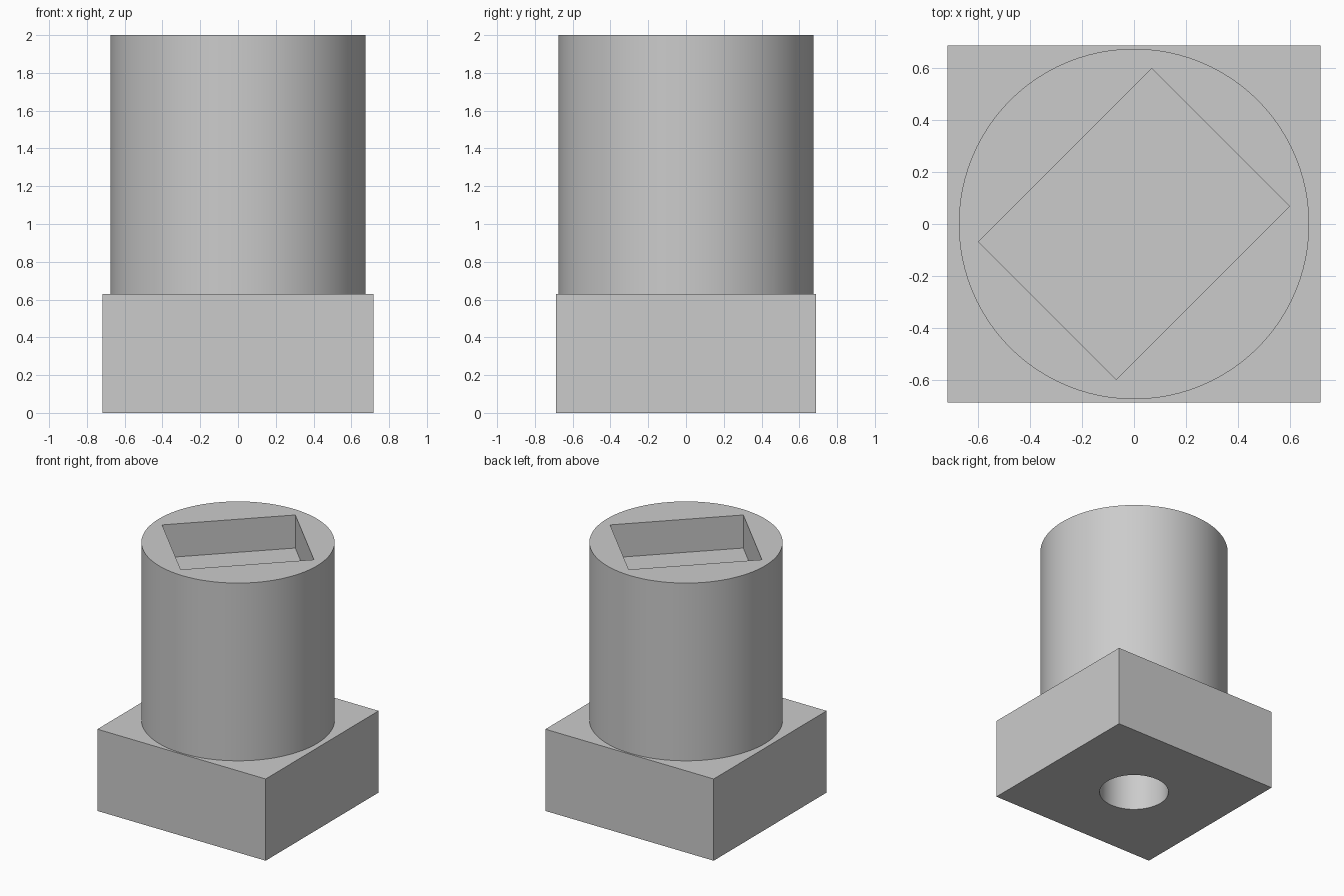
import bpy
import math

default = bpy.data.objects.get("Cube")
if default:
    bpy.data.objects.remove(default, do_unlink=True)

BASE_TOP = 0.63
TOP = 2.0
POCKET_FLOOR = 1.745

grey = bpy.data.materials.new("light grey")
grey.use_nodes = True
colour = (0.6, 0.6, 0.6, 1)
grey.diffuse_color = colour
grey.node_tree.nodes["Principled BSDF"].inputs["Base Color"].default_value = colour


def block(name, width, depth, low, high, turn=0):
    bpy.ops.mesh.primitive_cube_add(size=1, location=(0, 0, (low + high) / 2),
                                    rotation=(0, 0, turn))
    obj = bpy.context.object
    obj.name = name
    obj.scale = (width, depth, high - low)
    bpy.ops.object.transform_apply(location=True, rotation=True, scale=True)
    obj.data.materials.append(grey)
    return obj


def cylinder(name, radius, low, high, sides):
    bpy.ops.mesh.primitive_cylinder_add(vertices=sides, radius=radius, depth=high - low,
                                        location=(0, 0, (low + high) / 2))
    obj = bpy.context.object
    obj.name = name
    bpy.ops.object.transform_apply(location=True, rotation=True, scale=True)
    obj.data.materials.append(grey)
    return obj


def combine(body, tool, operation):
    tool.hide_render = True
    bpy.context.view_layer.objects.active = body
    mod = body.modifiers.new(operation.lower(), "BOOLEAN")
    mod.operation = operation
    mod.solver = "EXACT"
    mod.object = tool
    bpy.ops.object.modifier_apply(modifier=mod.name)
    bpy.data.objects.remove(tool, do_unlink=True)


# Square base joined to the round post
body = block("base_and_post", 1.435, 1.375, 0, BASE_TOP)
combine(body, cylinder("post", 0.675, BASE_TOP - 0.1, TOP, 96), "UNION")

# Diagonal rectangular pocket in the top
combine(body, block("pocket_cutter", 0.945, 0.75, POCKET_FLOOR, TOP + 0.2,
                    math.radians(45)), "DIFFERENCE")

# Blind round hole in the underside
combine(body, cylinder("hole_cutter", 0.248, -0.2, BASE_TOP, 64), "DIFFERENCE")

# Smooth round walls, crisp edges
bpy.ops.object.select_all(action="DESELECT")
body.select_set(True)
bpy.context.view_layer.objects.active = body
bpy.ops.object.shade_smooth_by_angle(angle=math.radians(30))
